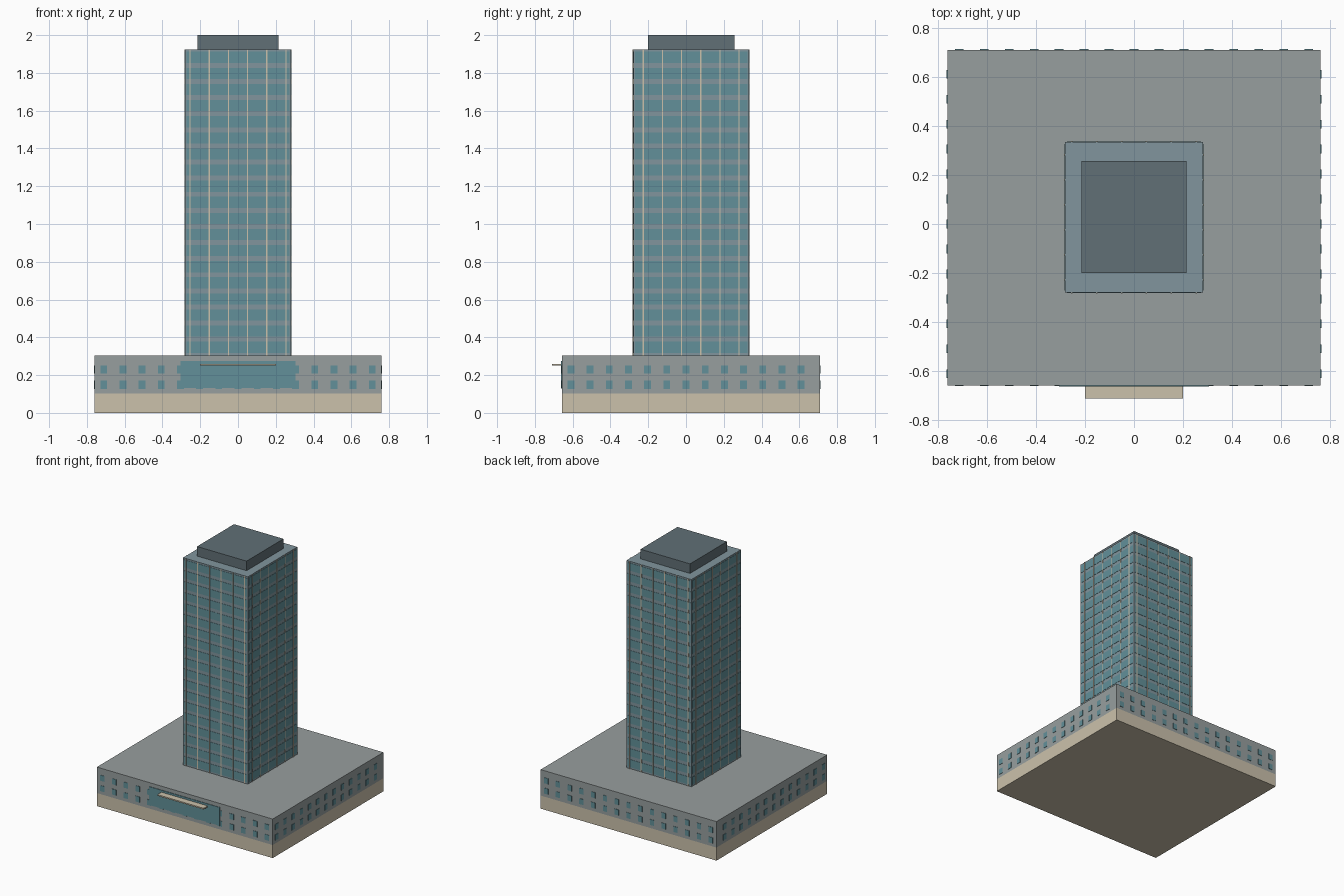
import bpy, bmesh
from mathutils import Matrix

if "Cube" in bpy.data.objects:
    bpy.data.objects.remove(bpy.data.objects["Cube"])


def material(name, r, g, b):
    m = bpy.data.materials.new(name)
    m.diffuse_color = [(c / 255) ** 2.2 for c in (r, g, b)] + [1]
    m.use_nodes = True
    m.node_tree.nodes["Principled BSDF"].inputs["Base Color"].default_value = m.diffuse_color
    return m


STONE = material("stone", 202, 192, 170)
CONCRETE = material("concrete", 150, 157, 157)
GLASS = material("glass", 98, 143, 152)
CLADDING = material("cladding", 128, 148, 156)
SLATE = material("slate", 97, 111, 117)


def make(name, boxes, mat):
    """One object from boxes given as (x0, x1, y0, y1, z0, z1)."""
    bm = bmesh.new()
    for x0, x1, y0, y1, z0, z1 in boxes:
        mid = Matrix.Translation(((x0 + x1) / 2, (y0 + y1) / 2, (z0 + z1) / 2))
        size = Matrix.Diagonal((x1 - x0, y1 - y0, z1 - z0, 1))
        bmesh.ops.create_cube(bm, size=1, matrix=mid @ size)
    mesh = bpy.data.meshes.new(name)
    bm.to_mesh(mesh)
    bm.free()
    mesh.materials.append(mat)
    bpy.context.collection.objects.link(bpy.data.objects.new(name, mesh))


def on_x_faces(rect, y0, y1, z0, z1, out):
    """Matching panels on the left and right faces of a block."""
    return [(x - out, x + out, y0, y1, z0, z1) for x in rect[:2]]


def on_y_faces(rect, x0, x1, z0, z1, out):
    """Matching panels on the front and back faces of a block."""
    return [(x0, x1, y - out, y + out, z0, z1) for y in rect[2:]]


PITCH = 0.1016
PODIUM = (-0.76, 0.76, -0.657, 0.709)
TOWER = (-0.28, 0.28, -0.278, 0.333)
Z_POD, Z_TOP = 0.305, 1.925

# Podium with its stone base
make("plinth", [PODIUM + (0, 0.102)], STONE)
make("podium", [PODIUM + (0.102, Z_POD)], CONCRETE)

# Two rows of podium windows on all four sides
windows = []
for z in (0.149, 0.23):
    for i in range(-7, 8):
        x = i * PITCH
        windows += on_y_faces(PODIUM, x - 0.018, x + 0.018, z - 0.022, z + 0.022, 0.003)
    for i in range(-6, 7):
        y = i * PITCH
        windows += on_x_faces(PODIUM, y - 0.018, y + 0.018, z - 0.022, z + 0.022, 0.003)
make("podium_windows", windows, GLASS)

# Entrance glazing and canopy
make("entrance_glazing", [(-0.305, 0.305, -0.661, -0.65, 0.132, 0.275)], GLASS)
make("entrance_canopy", [(-0.2, 0.2, -0.71, -0.655, 0.25, 0.26)], STONE)

# Tower body and rooftop plant room
make("tower_body", [TOWER + (Z_POD, Z_TOP)], CLADDING)
make("rooftop_plant_room", [(-0.214, 0.214, -0.2, 0.256, Z_TOP, 2.0)], SLATE)

# Ribbon glazing on every floor
FLOORS = 19
height = (Z_TOP - Z_POD) / FLOORS
ribbons = []
for f in range(FLOORS):
    z0 = Z_POD + f * height + 0.013
    z1 = z0 + height - 0.026
    ribbons += on_y_faces(TOWER, -0.272, 0.272, z0, z1, 0.002)
    ribbons += on_x_faces(TOWER, TOWER[2] + 0.008, TOWER[3] - 0.008, z0, z1, 0.002)
make("tower_ribbon_windows", ribbons, GLASS)

# Slim vertical fins, six on each tower face
fins = []
mid_y = (TOWER[2] + TOWER[3]) / 2
for i in range(6):
    d = (i - 2.5) * PITCH
    fins += on_y_faces(TOWER, d - 0.003, d + 0.003, Z_POD, Z_TOP, 0.004)
    fins += on_x_faces(TOWER, mid_y + d - 0.003, mid_y + d + 0.003, Z_POD, Z_TOP, 0.004)
make("tower_fins", fins, STONE)
